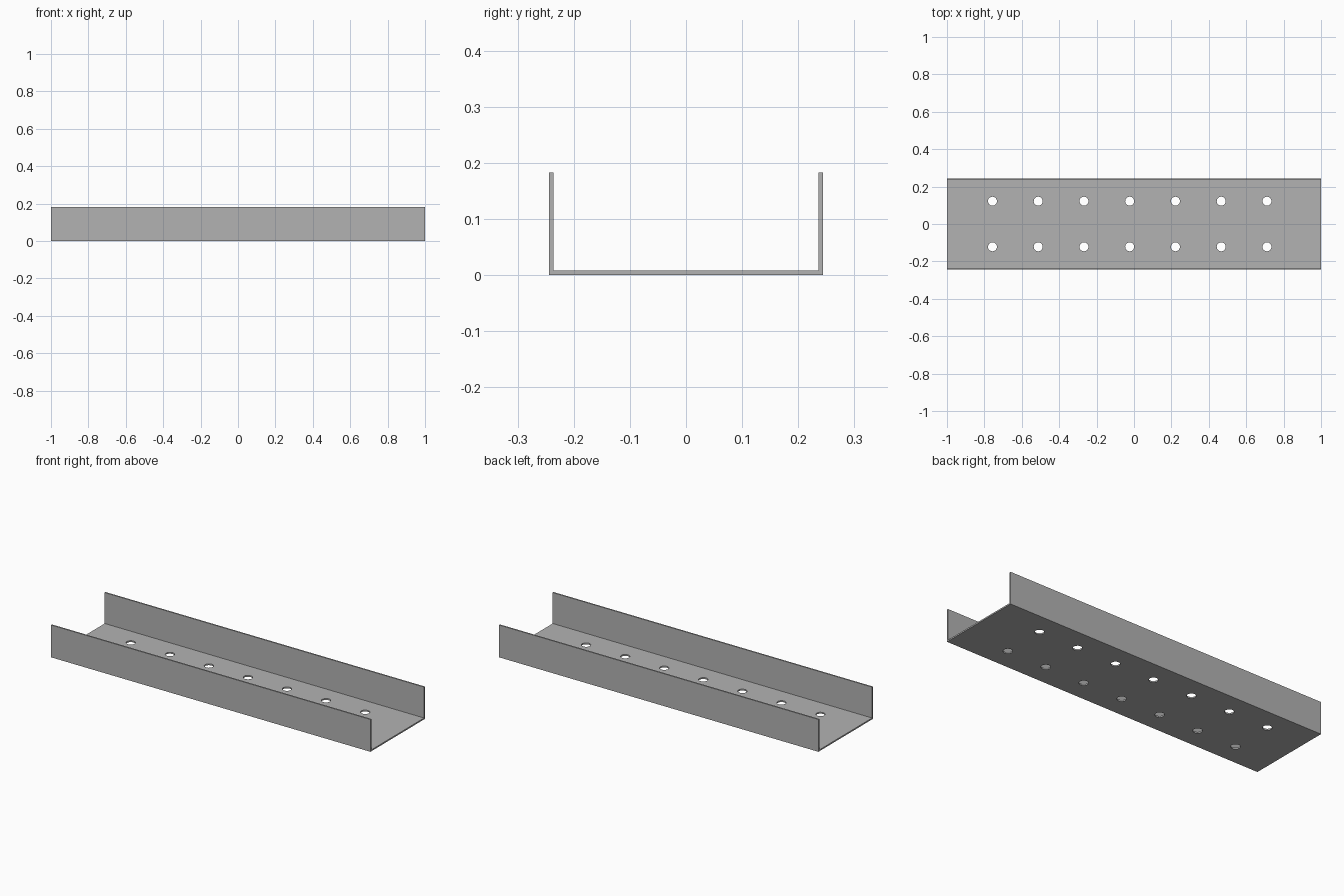
import bpy
import bmesh
from mathutils import Matrix

if "Cube" in bpy.data.objects:
    bpy.data.objects.remove(bpy.data.objects["Cube"], do_unlink=True)

LENGTH, HALF_WIDTH, HEIGHT, THICK = 2.0, 0.244, 0.183, 0.008
HOLE_RADIUS, HOLE_PITCH, HOLE_CENTRE, HOLE_ROW = 0.024, 0.2446, -0.023, 0.122

# Plain grey metal
steel = bpy.data.materials.new("grey_steel")
steel.use_nodes = True
grey = (0.45, 0.45, 0.45, 1)
steel.diffuse_color = grey
steel.node_tree.nodes["Principled BSDF"].inputs["Base Color"].default_value = grey


def make_object(name, bm):
    bmesh.ops.recalc_face_normals(bm, faces=bm.faces)
    mesh = bpy.data.meshes.new(name)
    bm.to_mesh(mesh)
    bm.free()
    mesh.materials.append(steel)
    obj = bpy.data.objects.new(name, mesh)
    bpy.context.collection.objects.link(obj)
    return obj


# U-shaped section, extruded along the length
inner = HALF_WIDTH - THICK
half = [(HALF_WIDTH, 0), (HALF_WIDTH, HEIGHT), (inner, HEIGHT), (inner, THICK)]
section = half + [(-y, z) for y, z in reversed(half)]
bm = bmesh.new()
face = bm.faces.new([bm.verts.new((-LENGTH / 2, y, z)) for y, z in section])
extruded = bmesh.ops.extrude_face_region(bm, geom=[face], use_keep_orig=True)
verts = [v for v in extruded["geom"] if isinstance(v, bmesh.types.BMVert)]
bmesh.ops.translate(bm, verts=verts, vec=(LENGTH, 0, 0))
channel = make_object("channel", bm)

# Two rows of seven round holes through the base
bm = bmesh.new()
for i in range(-3, 4):
    for side in (-1, 1):
        place = Matrix.Translation((HOLE_CENTRE + i * HOLE_PITCH, side * HOLE_ROW, THICK / 2))
        bmesh.ops.create_cone(bm, cap_ends=True, segments=32, radius1=HOLE_RADIUS,
                              radius2=HOLE_RADIUS, depth=THICK * 4, matrix=place)
cutter = make_object("hole_cutter", bm)
cutter.hide_render = True

# Cut the holes, then discard the cutter
bpy.ops.object.select_all(action="DESELECT")
bpy.context.view_layer.objects.active = channel
channel.select_set(True)
cut = channel.modifiers.new("holes", "BOOLEAN")
cut.operation = "DIFFERENCE"
cut.solver = "EXACT"
cut.object = cutter
bpy.ops.object.modifier_apply(modifier=cut.name)
bpy.data.objects.remove(cutter, do_unlink=True)
bpy.ops.object.shade_smooth_by_angle()
